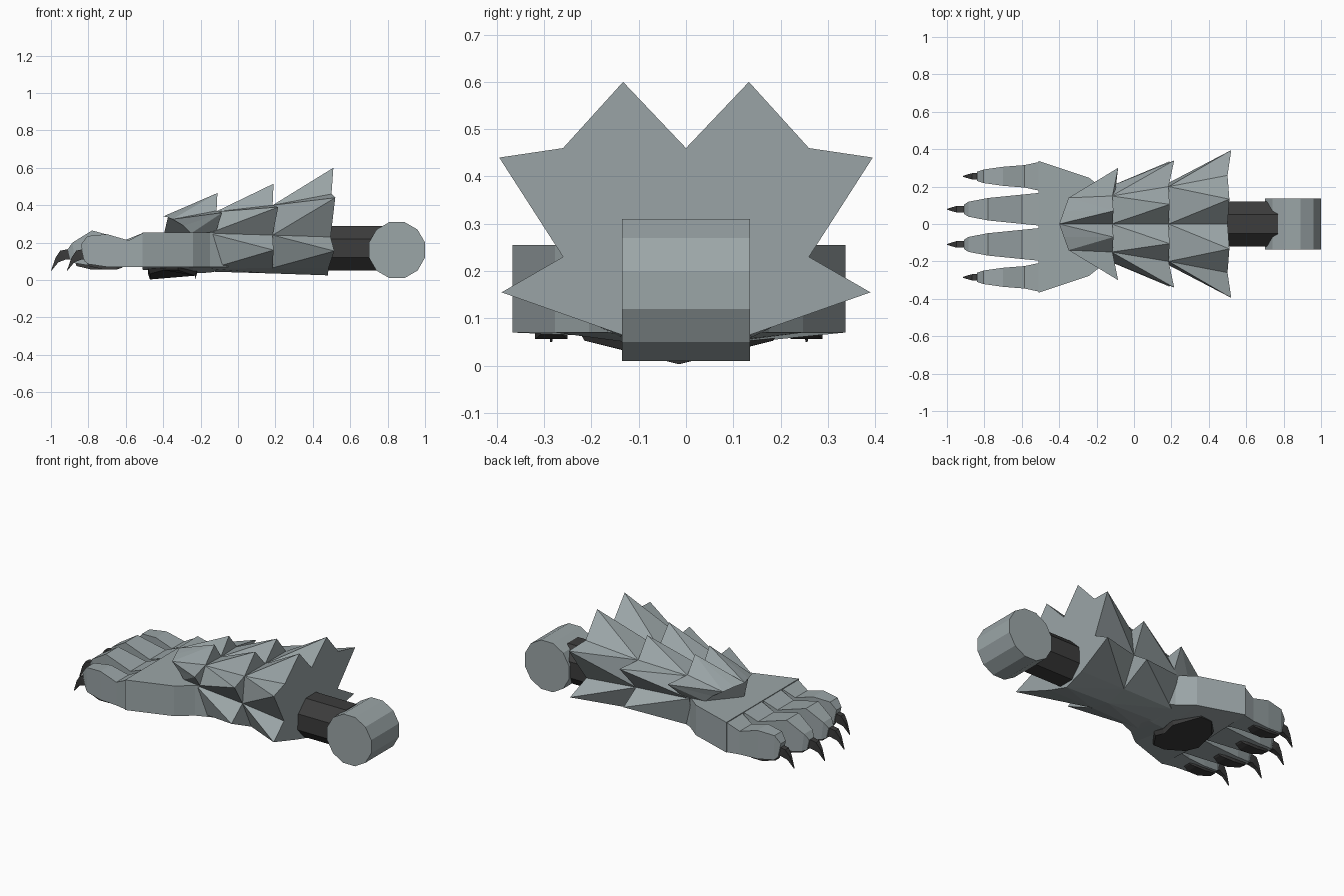
import bpy, bmesh, math
from mathutils import Matrix

if "Cube" in bpy.data.objects:
    bpy.data.objects.remove(bpy.data.objects["Cube"])


def material(name, rgb):
    m = bpy.data.materials.new(name)
    m.diffuse_color = (*rgb, 1)
    m.use_nodes = True
    m.node_tree.nodes["Principled BSDF"].inputs["Base Color"].default_value = m.diffuse_color
    return m


GREY = material("grey fur", (0.33, 0.38, 0.39))
DARK = material("dark skin", (0.045, 0.045, 0.045))
YC = -0.015  # centre line of the paw


def finish(name, bm, mat):
    bmesh.ops.recalc_face_normals(bm, faces=bm.faces)
    me = bpy.data.meshes.new(name)
    bm.to_mesh(me)
    bm.free()
    me.materials.append(mat)
    ob = bpy.data.objects.new(name, me)
    bpy.context.collection.objects.link(ob)
    return ob


def loft(name, rings, mat, fur=False):
    """Skin closed rings of equal length; fur splits quads from valley to tip."""
    bm = bmesh.new()
    vr = [[bm.verts.new(p) for p in r] for r in rings]
    n = len(rings[0])
    for a, b in zip(vr, vr[1:]):
        for i in range(n):
            j = (i + 1) % n
            if not fur:
                bm.faces.new((a[i], a[j], b[j], b[i]))
            elif i % 2 == 0:
                bm.faces.new((a[i], a[j], b[j]))
                bm.faces.new((a[i], b[j], b[i]))
            else:
                bm.faces.new((a[i], a[j], b[i]))
                bm.faces.new((a[j], b[j], b[i]))
    bm.faces.new(vr[0])
    bm.faces.new(vr[-1])
    return finish(name, bm, mat)


def mirrored(half, yc=0.0):
    """Half ring, first and last points on the centre line, to a full ring."""
    return ([(x, yc + y, z) for x, y, z in half]
            + [(x, yc - y, z) for x, y, z in half[-2:0:-1]])


def box_loft(name, y, sections, mat, dx=0.0):
    """Sections: (x top, z top, x bottom, z bottom, half width)."""
    loft(name, [[(xt + dx, y - w, zt), (xt + dx, y + w, zt),
                 (xb + dx, y + w, zb), (xb + dx, y - w, zb)]
                for xt, zt, xb, zb, w in sections], mat)


def smooth_start(ring, last):
    """Flatten the spikes of a ring so the next tier starts from its valleys."""
    out = list(ring)
    for i in range(1, last, 2):
        out[i] = tuple((p + q) / 2 for p, q in zip(ring[i - 1], ring[i + 1]))
    return out


# fur tiers, from wrist to elbow
start1 = [(-.40, 0, .34), (-.375, .07, .335), (-.35, .14, .325),
          (-.29, .16, .29), (-.25, .17, .25), (-.395, 0, .25)]
end1 = [(-.115, 0, .365), (-.11, .07, .465), (-.115, .15, .37),
        (-.085, .30, .36), (-.12, .19, .25), (-.12, 0, .25)]
loft("fur_tier_1", [mirrored(start1), mirrored(end1)], GREY, True)

start2 = smooth_start([(-.12, 0, .36), (0, 0, 0), (-.12, .15, .365), (0, 0, 0),
                       (-.155, .19, .25), (0, 0, 0), (-.15, .14, .06),
                       (-.15, 0, .045)], 6)
end2 = [(.185, 0, .40), (.19, .105, .515), (.185, .20, .40), (.215, .34, .39),
        (.185, .22, .24), (.19, .335, .16), (.185, .135, .065), (.185, 0, .035)]
loft("fur_tier_2", [mirrored(start2), mirrored(end2)], GREY, True)

end3 = [(.50, 0, .46), (.51, .133, .60), (.50, .26, .46), (.52, .395, .44),
        (.495, .26, .23), (.515, .39, .155), (.485, .135, .065), (.48, 0, .025)]
loft("fur_tier_3", [mirrored(smooth_start(end2, 6)), mirrored(end3)], GREY, True)

# palm with a shallow keel underneath
loft("palm", [mirrored([(x, 0, .255), (x, w, .255), (x, w, .07), (x, 0, k)], YC)
              for x, w, k in ((-.51, .352, .055), (-.24, .262, .035),
                              (-.15, .19, .04), (-.05, .15, .06))], GREY)

# main pad under the palm, keeled and narrowing downwards
outline = [(-.48, 0, 0), (-.48, .12, .6), (-.40, .215, 1),
           (-.32, .215, 1), (-.22, .08, .4), (-.22, 0, 0)]
loft("palm_pad", [
    mirrored([(-.35 + (x + .35) * s, y * s, low + .05 * t) for x, y, t in outline], YC)
    for s, low in ((.85, .075), (1, .03), (.93, .003))], DARK)

# toes, claws and toe pads
outer = [(-.50, .255, -.50, .07, .078), (-.585, .212, -.585, .07, .060),
         (-.70, .245, -.70, .07, .051), (-.805, .235, -.80, .085, .036),
         (-.84, .19, -.82, .10, .024)]
inner = [(-.50, .255, -.50, .07, .088), (-.60, .215, -.60, .07, .078),
         (-.78, .265, -.78, .075, .060), (-.885, .20, -.87, .09, .040),
         (-.91, .165, -.895, .10, .024)]
claw = [(-.80, .17, -.80, .11, .018), (-.865, .157, -.835, .11, .017),
        (-.89, .12, -.875, .095, .010), (-.915, .05, -.912, .05, .002)]
toe_pad = [(-.60, .08, -.62, .066, .022), (-.65, .08, -.65, .056, .034),
           (-.72, .08, -.72, .056, .034), (-.81, .10, -.80, .075, .02)]
for side, s in (("left", 1), ("right", -1)):
    for kind, off, shape, dx in (("outer", .27, outer, 0), ("inner", .094, inner, -.085)):
        y = YC + s * off
        box_loft(f"{side}_{kind}_toe", y, shape, GREY)
        box_loft(f"{side}_{kind}_claw", y, claw, DARK, dx)
        box_loft(f"{side}_{kind}_toe_pad", y, toe_pad, DARK, dx * .75)


# forearm bar and elbow joint
def cylinder(name, sides, apothem, length, axis, centre, mat):
    bm = bmesh.new()
    r = apothem / math.cos(math.pi / sides)
    rot = (Matrix.Rotation(math.pi / 2, 4, axis)
           @ Matrix.Rotation(math.pi / sides, 4, 'Z'))
    bmesh.ops.create_cone(bm, cap_ends=True, segments=sides, radius1=r, radius2=r,
                          depth=length, matrix=Matrix.Translation(centre) @ rot)
    finish(name, bm, mat)


cylinder("forearm_bar", 8, .12, .32, 'Y', (.61, 0, .17), DARK)
cylinder("elbow_joint", 12, .15, .27, 'X', (.85, 0, .16), GREY)
